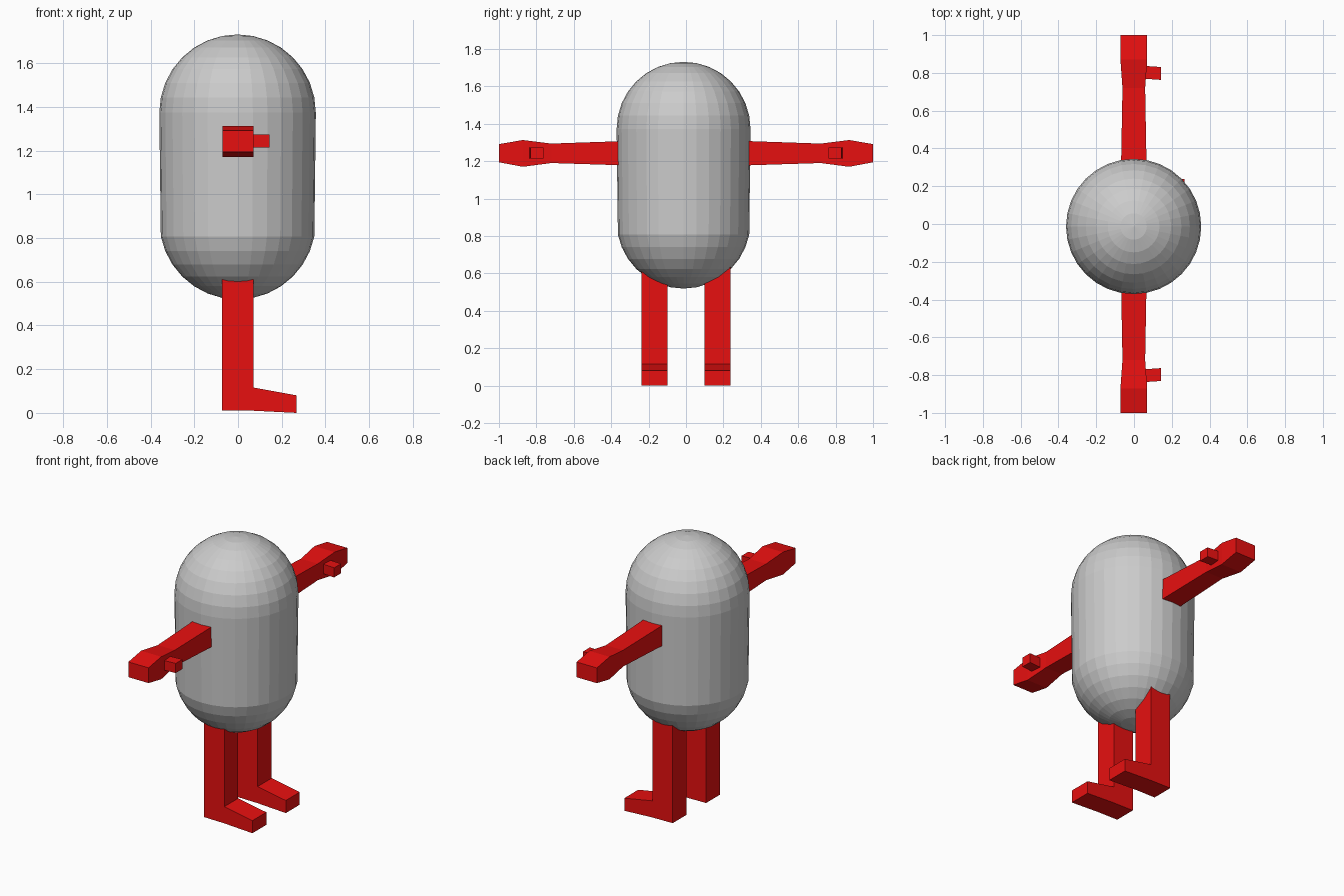
import bpy, bmesh, math

if "Cube" in bpy.data.objects:
    bpy.data.objects.remove(bpy.data.objects["Cube"])


def material(name, rgb):
    m = bpy.data.materials.new(name)
    m.diffuse_color = (*rgb, 1)
    m.use_nodes = True
    m.node_tree.nodes["Principled BSDF"].inputs["Base Color"].default_value = m.diffuse_color
    return m


GREY = material("body grey", (0.6, 0.6, 0.6))
RED = material("limb red", (0.8, 0.005, 0.005))


def finish(name, bm, mat):
    bmesh.ops.recalc_face_normals(bm, faces=bm.faces)
    mesh = bpy.data.meshes.new(name)
    bm.to_mesh(mesh)
    bm.free()
    mesh.materials.append(mat)
    obj = bpy.data.objects.new(name, mesh)
    bpy.context.collection.objects.link(obj)
    return obj


def loft(name, rings, mat):
    """Skin a list of four-cornered sections and cap both ends."""
    bm = bmesh.new()
    loops = [[bm.verts.new(p) for p in ring] for ring in rings]
    for a, b in zip(loops, loops[1:]):
        for i in range(4):
            j = (i + 1) % 4
            bm.faces.new((a[i], a[j], b[j], b[i]))
    bm.faces.new(loops[0])
    bm.faces.new(loops[-1])
    return finish(name, bm, mat)


# Capsule body: faceted sphere with its lower half pulled down
R = 0.358
bm = bmesh.new()
bmesh.ops.create_uvsphere(bm, u_segments=32, v_segments=16, radius=R)
for v in bm.verts:
    v.co.z += 1.373 if v.co.z > -0.01 else 0.877
    v.co.x -= 0.002
    v.co.y -= 0.013
finish("body", bm, GREY)

# Arm sections: distance out, half width, bottom, top
ARM = [(0.28, 0.068, 1.176, 1.309), (0.72, 0.06, 1.19, 1.294),
       (0.872, 0.071, 1.17, 1.313), (1.0, 0.071, 1.194, 1.291)]

for side, s in (("left", 1), ("right", -1)):
    loft(side + "_arm",
         [[(-w - 0.001, s * y, lo), (w - 0.001, s * y, lo),
           (w - 0.001, s * y, hi), (-w - 0.001, s * y, hi)]
          for y, w, lo, hi in ARM], RED)

    # Thumb, angled slightly inward
    loft(side + "_thumb",
         [[(x, s * (y - 0.034), 1.213), (x, s * (y + 0.034), 1.213),
           (x, s * (y + 0.034), 1.274), (x, s * (y - 0.034), 1.274)]
          for x, y in ((0.04, 0.804), (0.143, 0.797))], RED)

    # Leg and foot as one L-shaped side profile given thickness
    profile = [(-0.073, 0.012), (0.07, 0.01), (0.268, 0.0),
               (0.268, 0.08), (0.07, 0.116), (0.07, 0.68), (-0.073, 0.68)]
    bm = bmesh.new()
    y0, y1 = s * 0.168 - 0.07, s * 0.168 + 0.07
    near = [bm.verts.new((x, y0, z)) for x, z in profile]
    far = [bm.verts.new((x, y1, z)) for x, z in profile]
    bm.faces.new(near)
    bm.faces.new(far)
    for i in range(len(profile)):
        j = (i + 1) % len(profile)
        bm.faces.new((near[i], near[j], far[j], far[i]))
    finish(side + "_leg", bm, RED)
